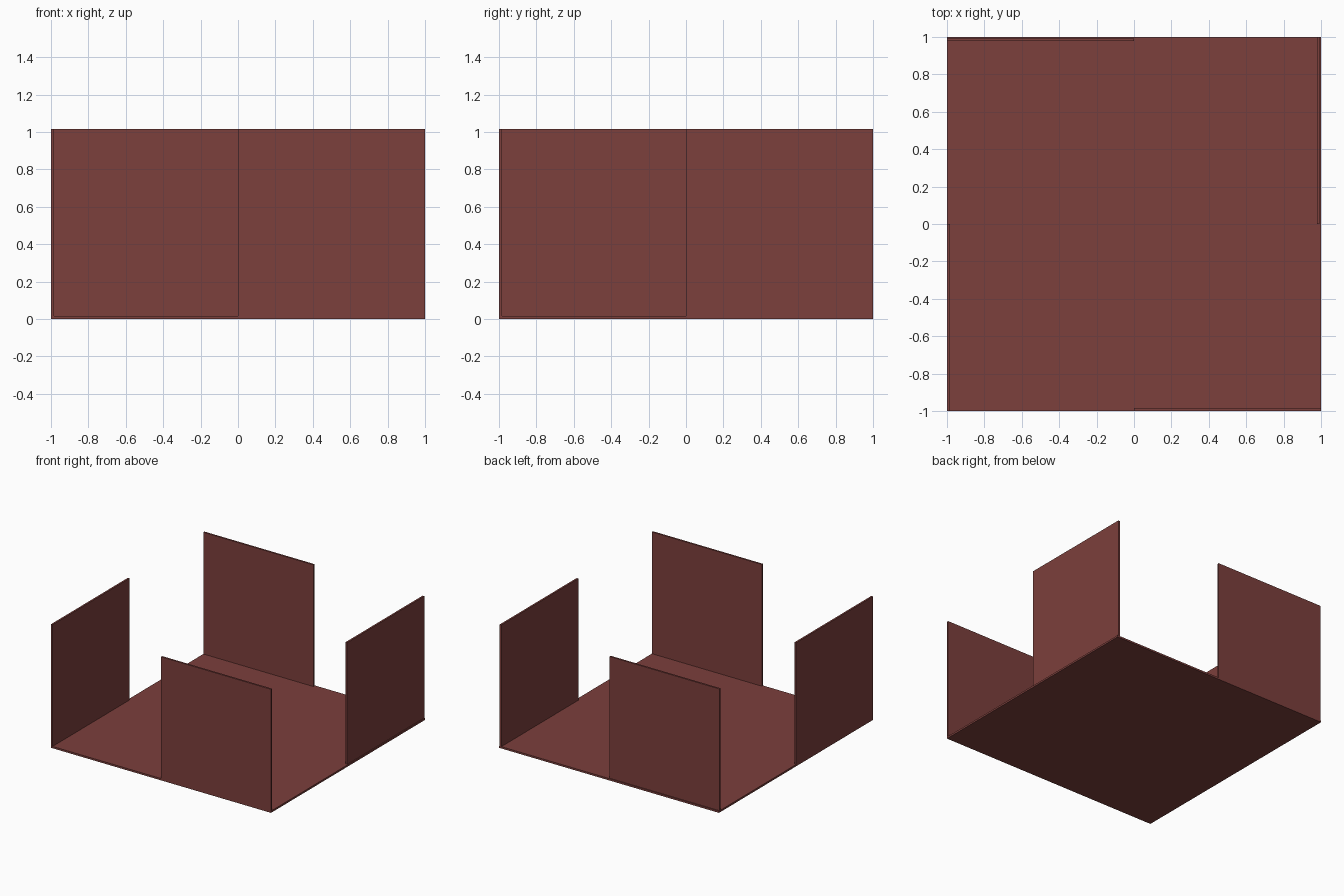
import bpy

if "Cube" in bpy.data.objects:
    bpy.data.objects.remove(bpy.data.objects["Cube"])

T = 0.015      # sheet thickness
TOP = 1.015    # upper edge of the walls

mat = bpy.data.materials.new("dark_red")
mat.diffuse_color = (0.20, 0.05, 0.045, 1)
mat.use_nodes = True
mat.node_tree.nodes["Principled BSDF"].inputs["Base Color"].default_value = mat.diffuse_color


def box(name, x, y, z):
    """Box from (min, max) ranges on each axis."""
    bpy.ops.mesh.primitive_cube_add(size=1)
    ob = bpy.context.object
    ob.name = name
    ob.location = [(a + b) / 2 for a, b in (x, y, z)]
    ob.scale = [b - a for a, b in (x, y, z)]
    bpy.ops.object.transform_apply(location=False, rotation=False, scale=True)
    ob.data.materials.append(mat)
    return ob


# floor sheet
box("floor", (-1, 1), (-1, 1), (0, T))

# four half-width walls, pinwheeled round the edge;
# the back and right ones sit slightly inside the floor edge
wall_z = (T, TOP)
box("front_wall", (0, 1), (-1, -1 + T), wall_z)
box("right_wall", (0.978, 0.993), (0, 1), wall_z)
box("back_wall", (-1, 0), (0.978, 0.993), wall_z)
box("left_wall", (-1, -1 + T), (-1, 0), wall_z)
